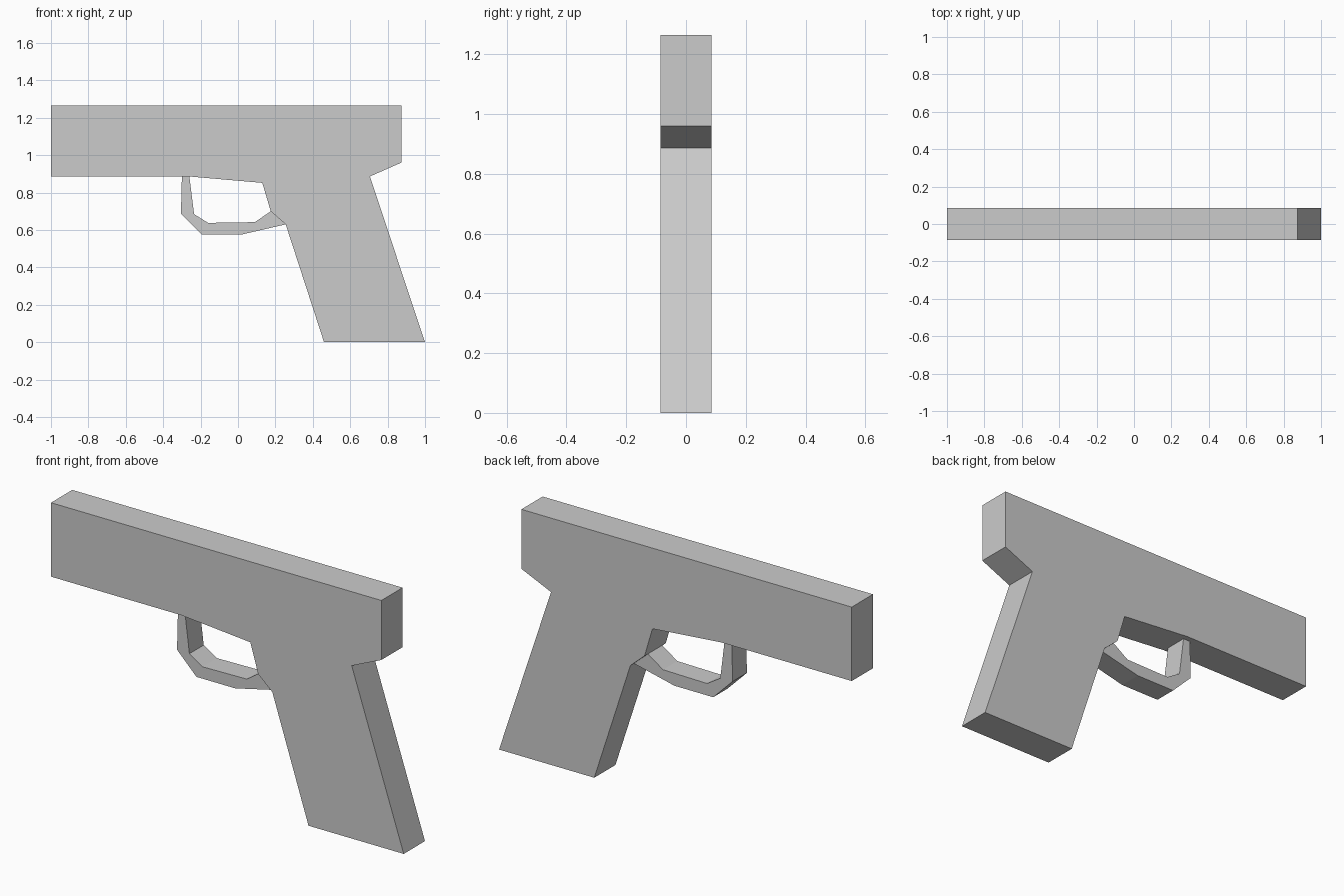
import bpy
import bmesh

if "Cube" in bpy.data.objects:
    bpy.data.objects.remove(bpy.data.objects["Cube"])


def extrude_profile(name, points, half_width):
    """Extrude an x-z outline symmetrically along y."""
    bm = bmesh.new()
    face = bm.faces.new([bm.verts.new((x, -half_width, z)) for x, z in points])
    result = bmesh.ops.extrude_face_region(bm, geom=[face])
    moved = [g for g in result["geom"] if isinstance(g, bmesh.types.BMVert)]
    bmesh.ops.translate(bm, verts=moved, vec=(0, 2 * half_width, 0))
    bmesh.ops.recalc_face_normals(bm, faces=bm.faces)
    mesh = bpy.data.meshes.new(name)
    bm.to_mesh(mesh)
    bm.free()
    obj = bpy.data.objects.new(name, mesh)
    bpy.context.collection.objects.link(obj)
    return obj


# Barrel and slanted grip in one slab
extrude_profile("body", [
    (-1.0, 1.265), (-1.0, 0.886), (-0.26, 0.886), (0.13, 0.852),
    (0.175, 0.70), (0.255, 0.63), (0.46, 0.0), (1.0, 0.0),
    (0.705, 0.886), (0.873, 0.96), (0.873, 1.265),
], 0.086)

# Narrower loop below the barrel: outer edge, then inner edge back
outer = [(-0.30, 0.886), (-0.305, 0.687), (-0.195, 0.577),
         (0.025, 0.577), (0.255, 0.63)]
inner = [(-0.26, 0.886), (-0.235, 0.685), (-0.16, 0.638),
         (0.09, 0.642), (0.175, 0.70)]
extrude_profile("trigger_guard", outer + inner[::-1], 0.058)
